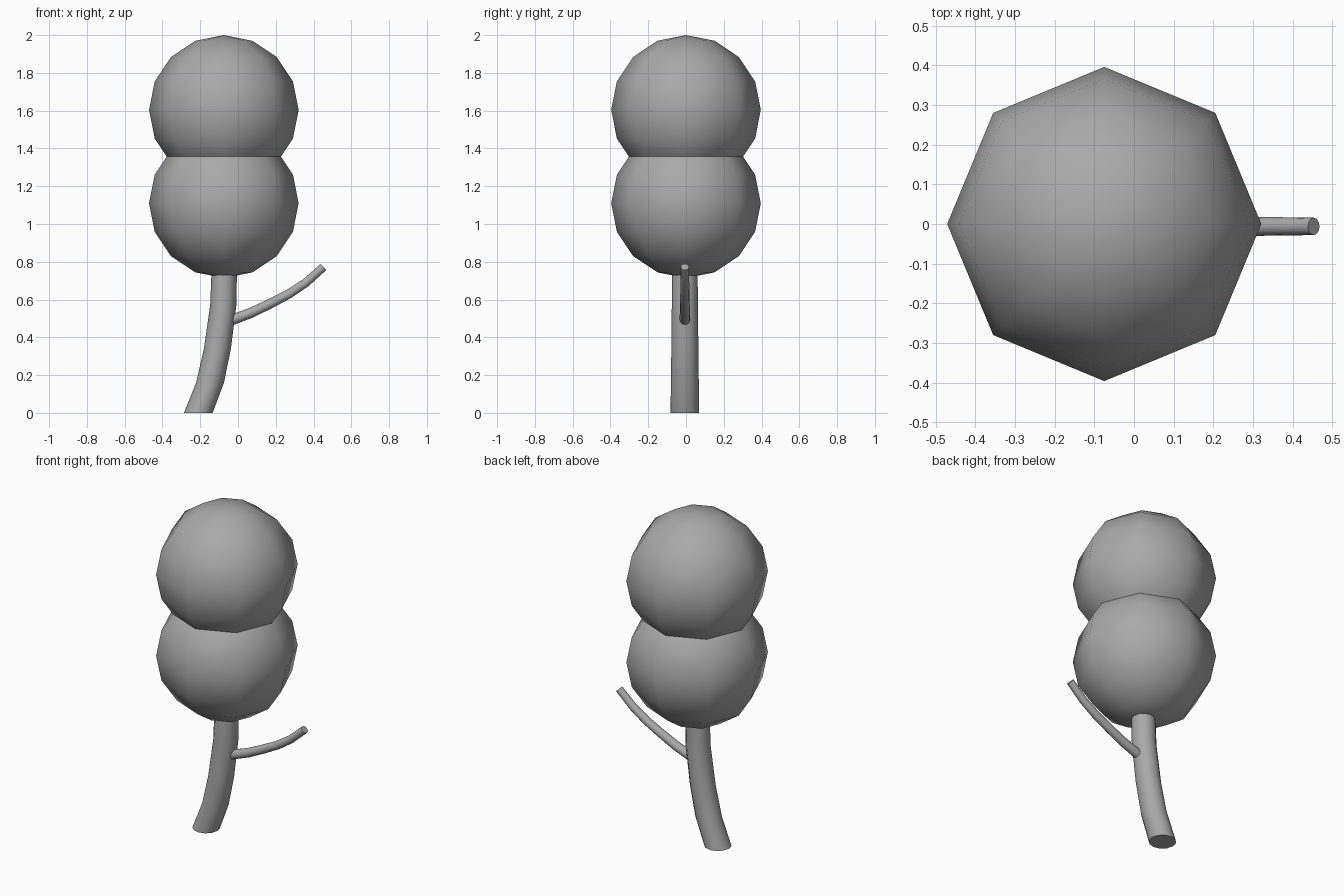
import bpy
import bmesh
import math
from mathutils import Vector

cube = bpy.data.objects.get("Cube")
if cube:
    bpy.data.objects.remove(cube, do_unlink=True)

# Single flat grey
GREY = (0.4, 0.4, 0.4, 1.0)
grey = bpy.data.materials.new("plain_grey")
grey.use_nodes = True
grey.diffuse_color = GREY
grey.node_tree.nodes["Principled BSDF"].inputs["Base Color"].default_value = GREY


def add_object(name, bm):
    bmesh.ops.recalc_face_normals(bm, faces=bm.faces)
    mesh = bpy.data.meshes.new(name)
    bm.to_mesh(mesh)
    bm.free()
    mesh.materials.append(grey)
    obj = bpy.data.objects.new(name, mesh)
    bpy.context.collection.objects.link(obj)
    return obj


def foliage_ball(name, centre, radius):
    bm = bmesh.new()
    bmesh.ops.create_uvsphere(bm, u_segments=8, v_segments=8, radius=radius)
    bmesh.ops.translate(bm, verts=bm.verts, vec=centre)
    for face in bm.faces:
        face.smooth = True
    return add_object(name, bm)


def tapered_tube(name, path, r_start, r_end, y, sides=12, level=False):
    """Sweep a circle along an x-z path; level keeps every ring horizontal."""
    bm = bmesh.new()
    pts = [Vector((x, y, z)) for x, z in path]
    side = Vector((0, 1, 0))
    rings = []
    for i, p in enumerate(pts):
        along = pts[min(i + 1, len(pts) - 1)] - pts[max(i - 1, 0)]
        out = Vector((1, 0, 0)) if level else side.cross(along).normalized()
        r = r_start + (r_end - r_start) * i / (len(pts) - 1)
        angles = [2 * math.pi * k / sides for k in range(sides)]
        rings.append([bm.verts.new(p + r * (out * math.cos(a) + side * math.sin(a)))
                      for a in angles])
    for a, b in zip(rings, rings[1:]):
        for k in range(sides):
            n = (k + 1) % sides
            bm.faces.new((a[k], a[n], b[n], b[k])).smooth = True
    # Flat end caps with crisp rims
    for ring in (rings[0], rings[-1]):
        cap = bm.faces.new(ring)
        for edge in cap.edges:
            edge.smooth = False
    return add_object(name, bm)


# Two stacked foliage balls
foliage_ball("lower_foliage", (-0.075, 0, 1.11), 0.396)
foliage_ball("upper_foliage", (-0.075, 0, 1.604), 0.396)

# Leaning trunk
tapered_tube("trunk", [(-0.21, 0), (-0.148, 0.16), (-0.109, 0.34),
                       (-0.078, 0.57), (-0.072, 0.78)],
             0.076, 0.067, -0.006, level=True)

# Side branch
tapered_tube("branch", [(-0.03, 0.493), (0.07, 0.53), (0.17, 0.578), (0.27, 0.63),
                        (0.36, 0.69), (0.453, 0.773)],
             0.028, 0.022, -0.006)
